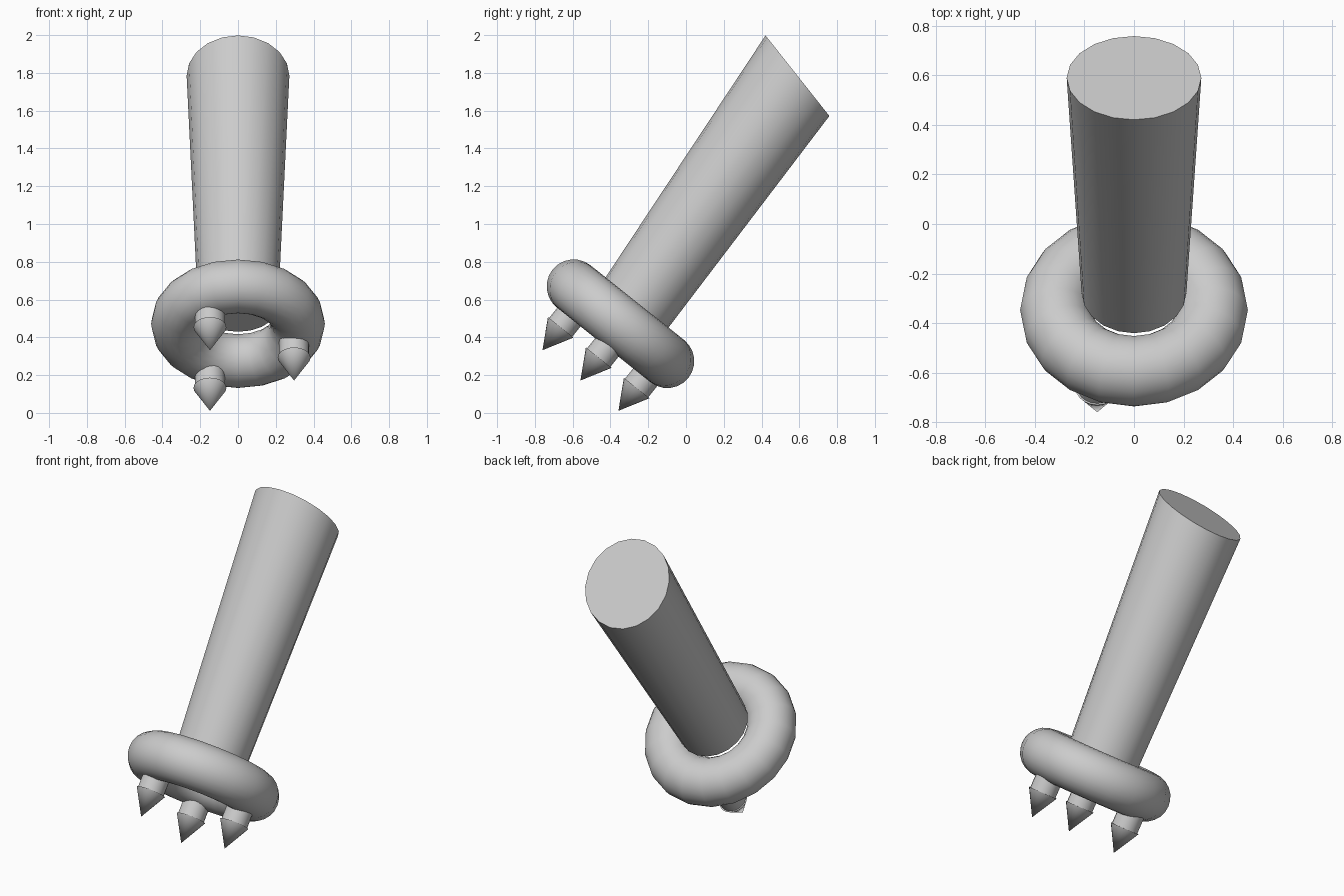
import bpy, bmesh, math
from mathutils import Matrix, Vector

if "Cube" in bpy.data.objects:
    bpy.data.objects.remove(bpy.data.objects["Cube"])

SEG = 20
CENTRE = Vector((0, -0.347, 0.472))
RING_TILT = math.radians(-38.6)
TOP_TILT = math.radians(-51.6)
FRAME = Matrix.Translation(CENTRE) @ Matrix.Rotation(RING_TILT, 4, 'X')


def loft(name, rings):
    """Skin circles given as (matrix, radius); radius 0 makes a point."""
    bm = bmesh.new()
    loops = []
    for m, r in rings:
        n = SEG if r else 1
        loops.append([bm.verts.new(m @ Vector((r * math.cos(2 * math.pi * i / SEG),
                                               r * math.sin(2 * math.pi * i / SEG), 0)))
                      for i in range(n)])
    for a, b in zip(loops, loops[1:]):
        for i in range(SEG):
            j = (i + 1) % SEG
            if len(b) == 1:
                bm.faces.new((a[i], a[j], b[0]))
            else:
                bm.faces.new((a[i], a[j], b[j], b[i]))
    for cap in (loops[0], loops[-1]):
        if len(cap) > 1:
            bm.faces.new(cap)
    bmesh.ops.recalc_face_normals(bm, faces=bm.faces)
    me = bpy.data.meshes.new(name)
    bm.to_mesh(me)
    bm.free()
    ob = bpy.data.objects.new(name, me)
    bpy.context.collection.objects.link(ob)
    smooth(ob)
    return ob


def smooth(ob):
    bpy.ops.object.select_all(action='DESELECT')
    ob.select_set(True)
    bpy.context.view_layer.objects.active = ob
    bpy.ops.object.shade_smooth_by_angle(angle=math.radians(35))


# tilted ring
bpy.ops.mesh.primitive_torus_add(major_segments=SEG, minor_segments=24,
                                 major_radius=0.317, minor_radius=0.143)
ring = bpy.context.object
ring.name = "ring"
ring.matrix_world = FRAME
smooth(ring)

# flaring shaft, its top end tilted further than the ring
top = Matrix.Translation((0, 0.59, 1.785)) @ Matrix.Rotation(TOP_TILT, 4, 'X')
bottom = FRAME @ Matrix.Translation((0, 0, 0.115))
loft("shaft", [(bottom, 0.212), (top, 0.272)])

# three spikes under the ring
for k in range(3):
    a = 2 * math.pi * k / 3
    x, y = 0.297 * math.cos(a), 0.297 * math.sin(a) + 0.022

    def at(z):
        return FRAME @ Matrix.Translation((x, y, z))
    loft(f"spike_socket_{k + 1}", [(at(-0.06), 0.079), (at(-0.215), 0.079)])
    loft(f"spike_tip_{k + 1}", [(at(-0.212), 0.087), (at(-0.367), 0)])
